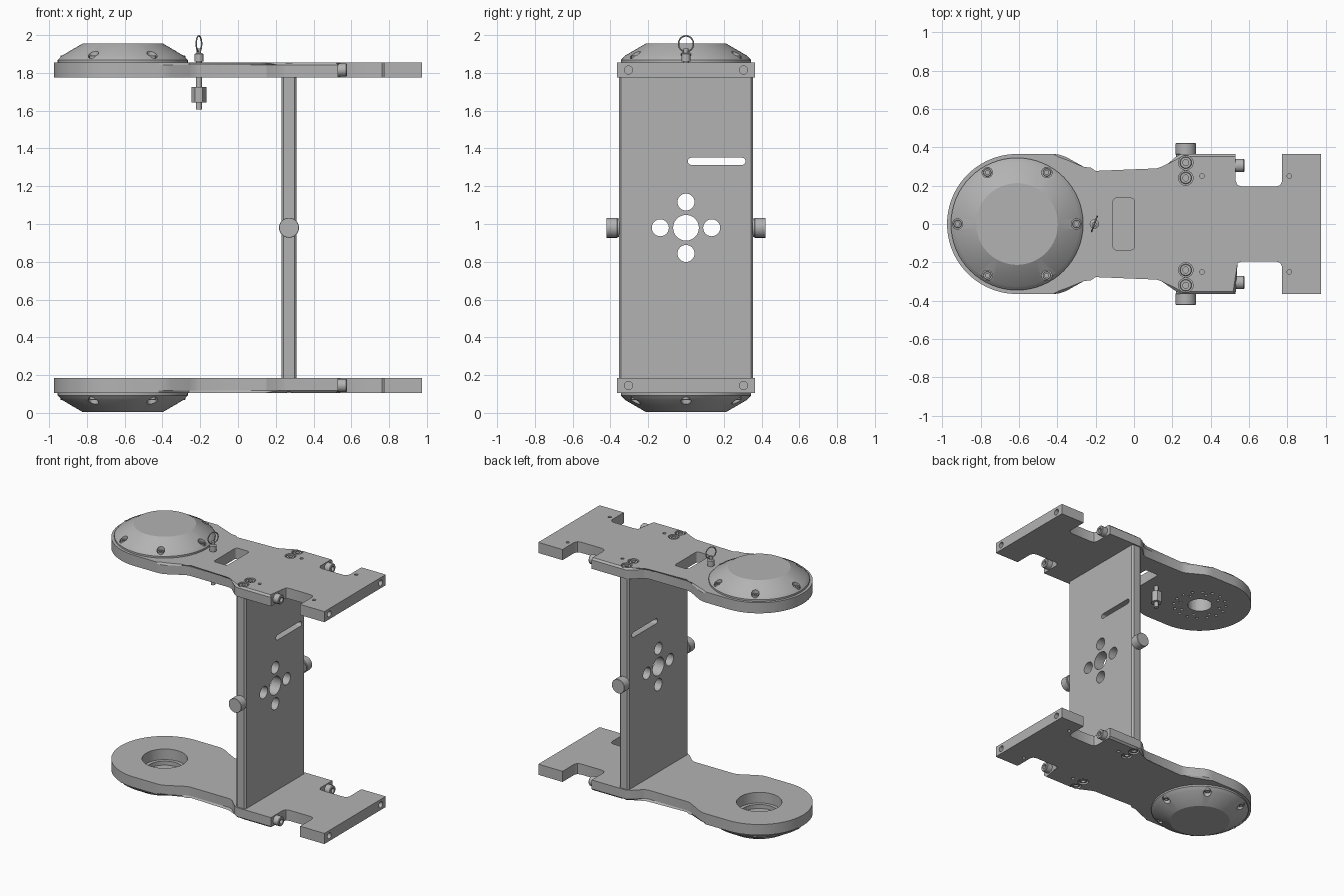
import bpy, bmesh
from math import pi, cos, sin, radians
from mathutils import Matrix, Vector

cube = bpy.data.objects.get("Cube")
if cube:
    bpy.data.objects.remove(cube)

grey = bpy.data.materials.new("machined_grey")
grey.use_nodes = True
colour = (0.45, 0.45, 0.45, 1)
grey.diffuse_color = colour
grey.node_tree.nodes["Principled BSDF"].inputs["Base Color"].default_value = colour

MID = 0.98            # height of the symmetry plane
LOW, HIGH = 1.775, 1.855   # underside and outer face of the upper plate
HUB = -0.61           # x of the dome axis
FLIP = Matrix.Translation((0, 0, 2 * MID)) @ Matrix.Scale(-1, 4, (0, 0, 1))


def finish(bm, name, smooth=True):
    bmesh.ops.recalc_face_normals(bm, faces=bm.faces)
    mesh = bpy.data.meshes.new(name)
    bm.to_mesh(mesh)
    bm.free()
    mesh.materials.append(grey)
    ob = bpy.data.objects.new(name, mesh)
    bpy.context.collection.objects.link(ob)
    if smooth:
        select(ob)
        bpy.ops.object.shade_smooth_by_angle(angle=radians(25))
    return ob


def select(ob):
    bpy.ops.object.select_all(action="DESELECT")
    ob.select_set(True)
    bpy.context.view_layer.objects.active = ob


def add_lathe(bm, profile, loc, axis=(0, 0, 1), n=32):
    """Revolve (radius, height) points about an axis, closing both ends."""
    m = Matrix.Translation(loc) @ Vector((0, 0, 1)).rotation_difference(Vector(axis)).to_matrix().to_4x4()
    rings = [[bm.verts.new(m @ Vector((r * cos(2 * pi * i / n), r * sin(2 * pi * i / n), h)))
              for i in range(n)] for r, h in profile]
    for a, b in zip(rings, rings[1:]):
        for i in range(n):
            j = (i + 1) % n
            bm.faces.new((a[i], a[j], b[j], b[i]))
    bm.faces.new(rings[0][::-1])
    bm.faces.new(rings[-1])


def add_rod(bm, r, length, loc, axis=(0, 0, 1), n=32):
    add_lathe(bm, [(r, 0), (r, length)], loc, axis, n)


def add_cap_screw(bm, r, h, loc, axis=(0, 0, 1)):
    add_lathe(bm, [(r, 0), (r, h * .9), (r * .9, h), (r * .5, h), (r * .5, h * .5)], loc, axis, 24)


def add_prism(bm, outline, z0, z1):
    low = [bm.verts.new((x, y, z0)) for x, y in outline]
    high = [bm.verts.new((x, y, z1)) for x, y in outline]
    bm.faces.new(low[::-1])
    top = bm.faces.new(high)
    for i in range(len(low)):
        j = (i + 1) % len(low)
        bm.faces.new((low[i], low[j], high[j], high[i]))
    return top


def add_box(bm, lo, hi, round_axis=None, radius=0):
    """Box between two corners, optionally bevelling edges along one axis."""
    lo, hi = Vector(lo), Vector(hi)
    m = Matrix.Translation((lo + hi) / 2) @ Matrix.Diagonal((*(hi - lo), 1))
    verts = bmesh.ops.create_cube(bm, size=1, matrix=m)["verts"]
    if round_axis is not None:
        edges = [e for e in {e for v in verts for e in v.link_edges}
                 if abs((e.verts[0].co - e.verts[1].co)[round_axis]) > 1e-4]
        bmesh.ops.bevel(bm, geom=edges, offset=radius, segments=6, affect="EDGES", profile=.5)


def cut(ob, bm):
    """Subtract the volumes in bm from ob."""
    cutter = finish(bm, "cutter", False)
    cutter.hide_render = True
    mod = ob.modifiers.new("cut", "BOOLEAN")
    mod.operation, mod.solver, mod.object = "DIFFERENCE", "EXACT", cutter
    select(ob)
    bpy.ops.object.modifier_apply(modifier=mod.name)
    bpy.data.objects.remove(cutter)
    select(ob)
    bpy.ops.object.shade_smooth_by_angle(angle=radians(25))


def place(ob, lower):
    if lower:
        ob.data.transform(FLIP)
        ob.data.flip_normals()


# Half outline of a plate, from the waist to the tail end
side = [(-.42, .365), (-.39, .362), (-.355, .35), (-.26, .297), (-.23, .282), (-.2, .277),
        (.12, .277), (.15, .287), (.21, .345), (.245, .365), (.53, .365), (.53, .225),
        (.54, .203), (.565, .195), (.74, .195), (.763, .203), (.773, .225), (.773, .365), (.975, .365)]
arc = [(HUB - .365 * sin(t), .365 * cos(t)) for t in [pi * i / 48 for i in range(49)]]
outline = [(x, -y) for x, y in side] + side[::-1] + arc
screw_spots = [(.27, s * y) for s in (-1, 1) for y in (.24, .32)]
rim_spots = [(HUB + .31 * cos(k * pi / 3), .31 * sin(k * pi / 3)) for k in range(6)]

for lower, word in ((False, "upper"), (True, "lower")):
    # Plate with a chamfered outer edge along the contoured part
    bm = bmesh.new()
    top = add_prism(bm, outline, LOW, HIGH)
    edges = [e for e in top.edges if max(v.co.x for v in e.verts) < .54
             and abs(e.verts[0].co.y) > .26 or max(v.co.x for v in e.verts) < HUB]
    bmesh.ops.bevel(bm, geom=edges, offset=.013, segments=1, affect="EDGES")
    plate = finish(bm, word + "_plate")

    # Plate holes
    bm = bmesh.new()
    for x, y in screw_spots:
        add_rod(bm, .038, .1, (x, y, HIGH - .035))
    for s in (-1, 1):
        for x in (.355, .81):
            add_rod(bm, .012, .1, (x, s * .25, HIGH - .03), n=16)
        add_rod(bm, .022, .1, (.93, s * .305, 1.815), (1, 0, 0), 24)
    if lower:
        add_rod(bm, .155, .2, (HUB, 0, LOW - .1), n=64)
    else:
        add_rod(bm, .085, .2, (HUB, 0, LOW - .1), n=48)
        for count, r in ((16, .185), (8, .145)):
            for k in range(count):
                t = 2 * pi * (k + .5) / count
                add_rod(bm, .011, .05, (HUB + r * cos(t), r * sin(t), LOW - .03), n=12)
        add_box(bm, (-.11, -.135, LOW - .1), (.003, .135, HIGH + .1), 2, .02)
    cut(plate, bm)
    place(plate, lower)

    # Dome cover with screw pockets and a shallow inner recess
    bm = bmesh.new()
    add_lathe(bm, [(.345, HIGH), (.345, 1.868), (.335, 1.878), (.325, 1.89), (.213, 1.955)], (HUB, 0, 0), n=64)
    dome = finish(bm, word + "_dome")
    bm = bmesh.new()
    for x, y in rim_spots:
        add_rod(bm, .027, .1, (x, y, 1.873), n=24)
    add_rod(bm, .13 if lower else .085, .13, (HUB, 0, HIGH - .1), n=48)
    cut(dome, bm)
    place(dome, lower)

    # Screws: dome rim, plate joint and the stop screws in the tail notch
    bm = bmesh.new()
    for x, y in rim_spots:
        add_cap_screw(bm, .021, .018, (x, y, 1.873))
    for x, y in screw_spots:
        add_cap_screw(bm, .031, .03, (x, y, HIGH - .035))
    for s in (-1, 1):
        add_cap_screw(bm, .035, .047, (.529, s * .305, 1.815), (1, 0, 0))
    place(finish(bm, word + "_screws"), lower)

# Upright web with chamfered corners, round ports and a slot
bm = bmesh.new()
c, hx, hy = .011, .04, .355
web = [(hx, hy - c), (hx - c, hy), (c - hx, hy), (-hx, hy - c)]
web = web + [(-x, -y) for x, y in web]
add_prism(bm, [(x + .27, y) for x, y in web], 2 * MID - LOW, LOW)
upright = finish(bm, "upright_web")
bm = bmesh.new()
add_rod(bm, .068, .3, (.12, 0, MID), (1, 0, 0), 48)
for k in range(4):
    t = k * pi / 2
    add_rod(bm, .045, .3, (.12, .136 * cos(t), MID + .136 * sin(t)), (1, 0, 0), 32)
add_box(bm, (.12, .01, 1.313), (.42, .315, 1.351), 0, .0185)
cut(upright, bm)

# Side knobs
for s, word in ((1, "back"), (-1, "front")):
    bm = bmesh.new()
    add_lathe(bm, [(.05, 0), (.05, .01), (.053, .012), (.053, .068), (.051, .07)],
              (.27, s * .352, MID), (0, s, 0), 40)
    finish(bm, word + "_knob")

# Spring plunger with hex nut
PIN = -.207
bm = bmesh.new()
add_lathe(bm, [(.016, 1.605), (.016, 1.86), (.024, 1.86), (.024, 1.9), (.012, 1.905), (.012, 1.93)], (PIN, 0, 0))
finish(bm, "plunger_pin")
bm = bmesh.new()
add_rod(bm, .04, .082, (PIN, 0, 1.644), n=6)
finish(bm, "plunger_nut")

# Pull ring through the plunger head
bpy.ops.mesh.primitive_torus_add(major_radius=.042, minor_radius=.004, major_segments=40, minor_segments=8,
                                 location=(PIN, 0, 1.954), rotation=(pi / 2, 0, radians(70)))
ring = bpy.context.object
ring.name = "pull_ring"
ring.data.materials.append(grey)
bpy.ops.object.shade_smooth_by_angle(angle=radians(40))
